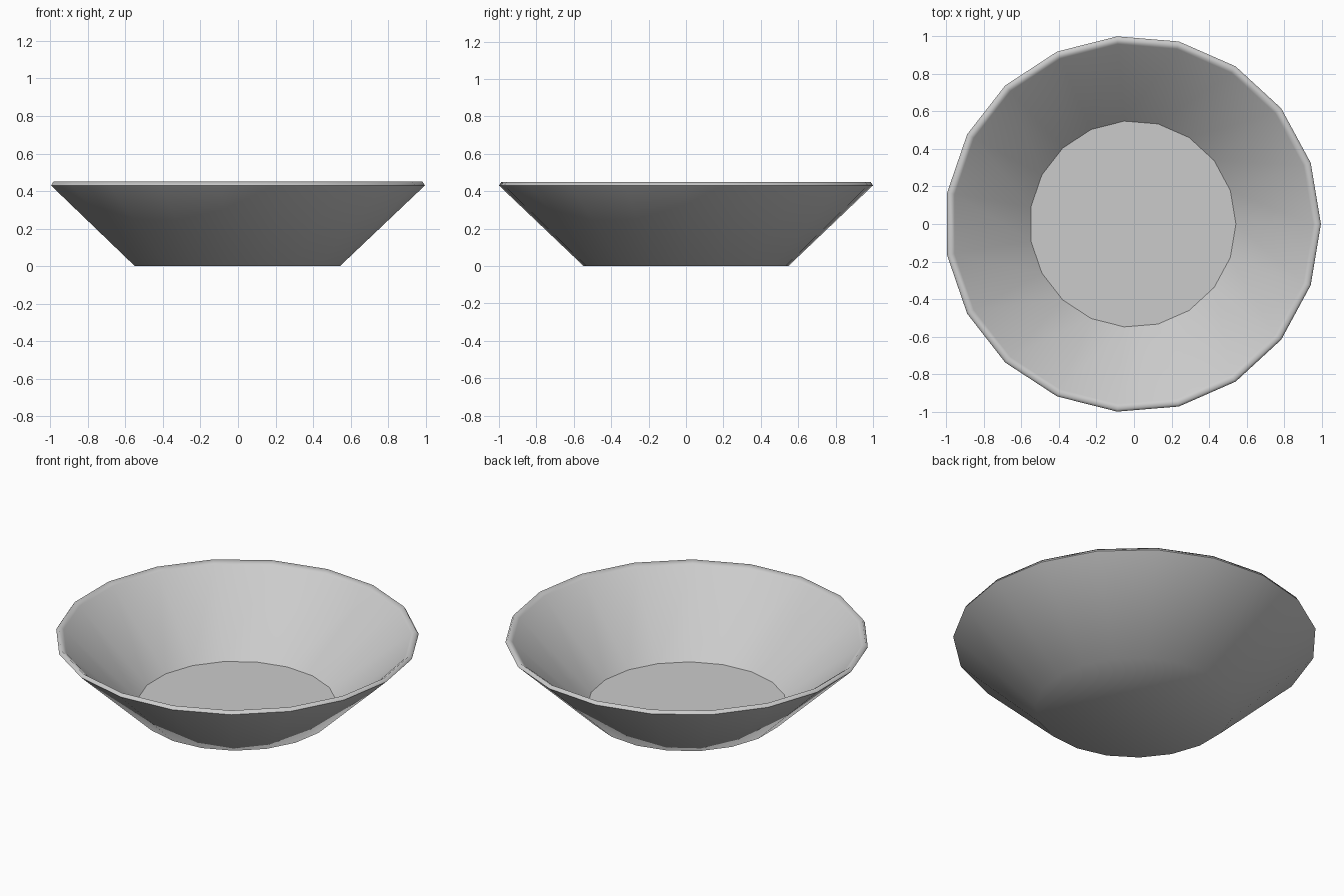
import bpy, bmesh, math

cube = bpy.data.objects.get("Cube")
if cube:
    bpy.data.objects.remove(cube, do_unlink=True)

SIDES = 19
SHIFT = -0.007   # centres the odd-sided outline

# one plain grey
grey = bpy.data.materials.new("light grey")
grey.use_nodes = True
colour = (0.6, 0.6, 0.6, 1)
grey.diffuse_color = colour
grey.node_tree.nodes["Principled BSDF"].inputs["Base Color"].default_value = colour

# profile (radius, height): base, outer wall, rim, inner wall, floor
PROFILE = [(0.55, 0), (1.003, 0.43), (0.99, 0.45), (0.962, 0.43), (0.55, 0.032)]
SHARP = {1, 4}   # outer rim edge and floor edge

bm = bmesh.new()
rings = []
for r, z in PROFILE:
    angles = [2 * math.pi * i / SIDES for i in range(SIDES)]
    rings.append([bm.verts.new((r * math.cos(a) + SHIFT, r * math.sin(a), z))
                  for a in angles])

# walls and rim
for low, high in zip(rings, rings[1:]):
    for i in range(SIDES):
        j = (i + 1) % SIDES
        bm.faces.new((low[i], low[j], high[j], high[i]))

# underside and inner floor
bm.faces.new(rings[0][::-1])
bm.faces.new(rings[-1])

for face in bm.faces:
    face.smooth = True
for k in SHARP:
    for i in range(SIDES):
        bm.edges.get((rings[k][i], rings[k][(i + 1) % SIDES])).smooth = False

mesh = bpy.data.meshes.new("bowl")
bm.to_mesh(mesh)
bm.free()
mesh.materials.append(grey)
bowl = bpy.data.objects.new("bowl", mesh)
bpy.context.collection.objects.link(bowl)
